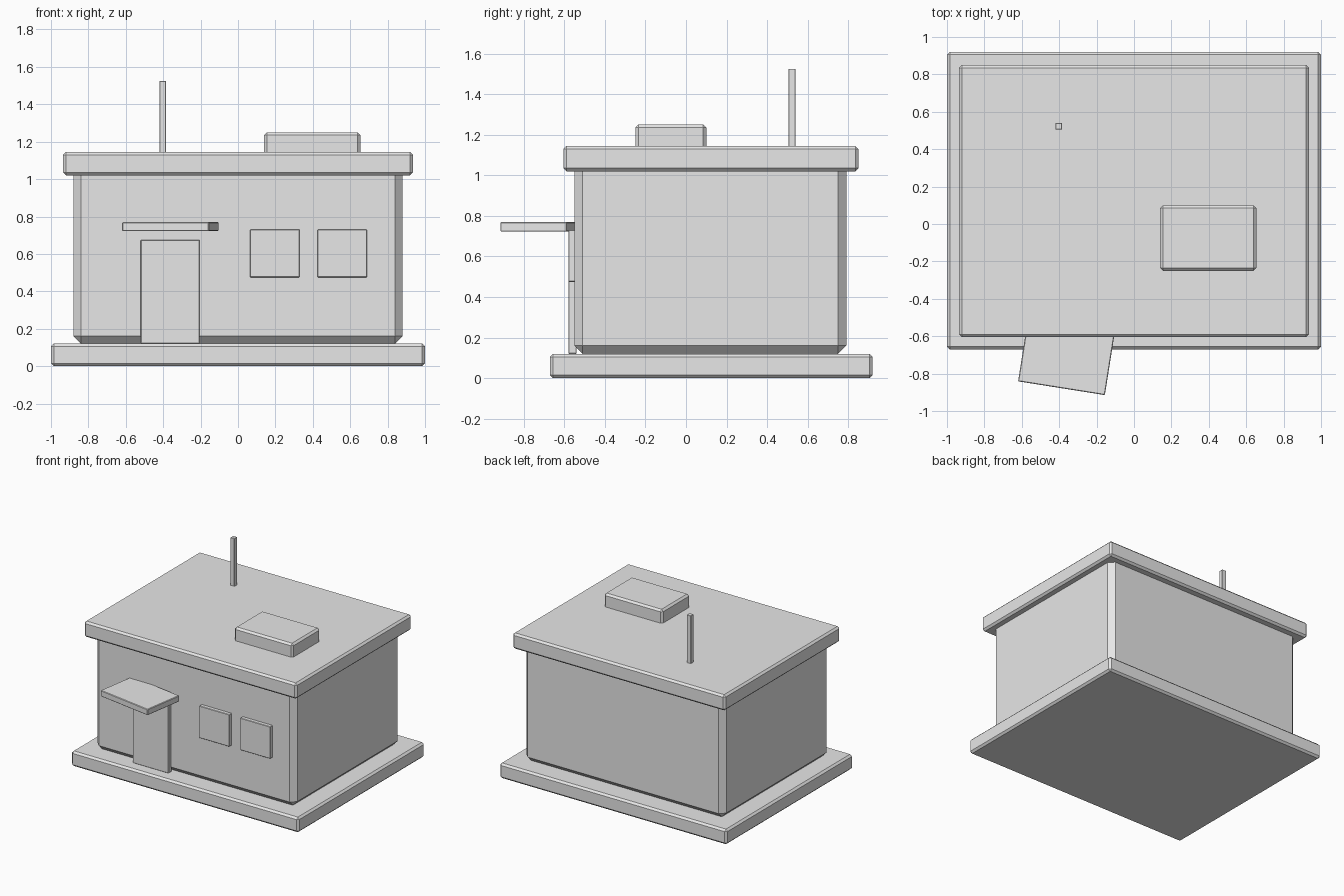
import bpy
import math
from mathutils import Vector

if "Cube" in bpy.data.objects:
    bpy.data.objects.remove(bpy.data.objects["Cube"], do_unlink=True)

# Single plain grey finish
GREY = (0.8, 0.8, 0.8, 1.0)
grey = bpy.data.materials.new("plain_grey")
grey.use_nodes = True
grey.diffuse_color = GREY
grey.node_tree.nodes["Principled BSDF"].inputs["Base Color"].default_value = GREY


def block(name, low, high, bevel=0.0, turn=0.0):
    """Chamfered box between two corners, turned about its own vertical axis."""
    low, high = Vector(low), Vector(high)
    bpy.ops.mesh.primitive_cube_add(size=1, location=(low + high) / 2)
    obj = bpy.context.object
    obj.name = name
    obj.scale = high - low
    bpy.ops.object.transform_apply(location=False, rotation=False, scale=True)
    obj.rotation_euler.z = math.radians(turn)
    obj.data.materials.append(grey)
    if bevel:
        mod = obj.modifiers.new("chamfer", "BEVEL")
        mod.width = bevel
        mod.segments = 1
    return obj


# Main masses: ground slab, walls, overhanging roof
block("base_slab", (-1, -0.67, 0), (1, 0.92, 0.12), 0.015)
block("walls", (-0.88, -0.55, 0.12), (0.88, 0.79, 1.06), 0.04)
block("roof_slab", (-0.935, -0.605, 1.02), (0.935, 0.85, 1.145), 0.015)

# Rooftop details
block("roof_unit", (0.14, -0.25, 1.13), (0.655, 0.10, 1.25), 0.015)
block("antenna", (-0.42, 0.505, 1.13), (-0.385, 0.54, 1.525), 0.002)

# Front details
block("door", (-0.52, -0.58, 0.12), (-0.205, -0.54, 0.675), 0.003)
for name, x in (("left_window", 0.425), ("right_window", 0.065)):
    block(name, (x, -0.58, 0.475), (x + 0.265, -0.54, 0.73), 0.003)

# Crooked canopy over the door
block("canopy", (-0.597, -0.88, 0.722), (-0.127, -0.55, 0.77), 0.004, turn=-9)
